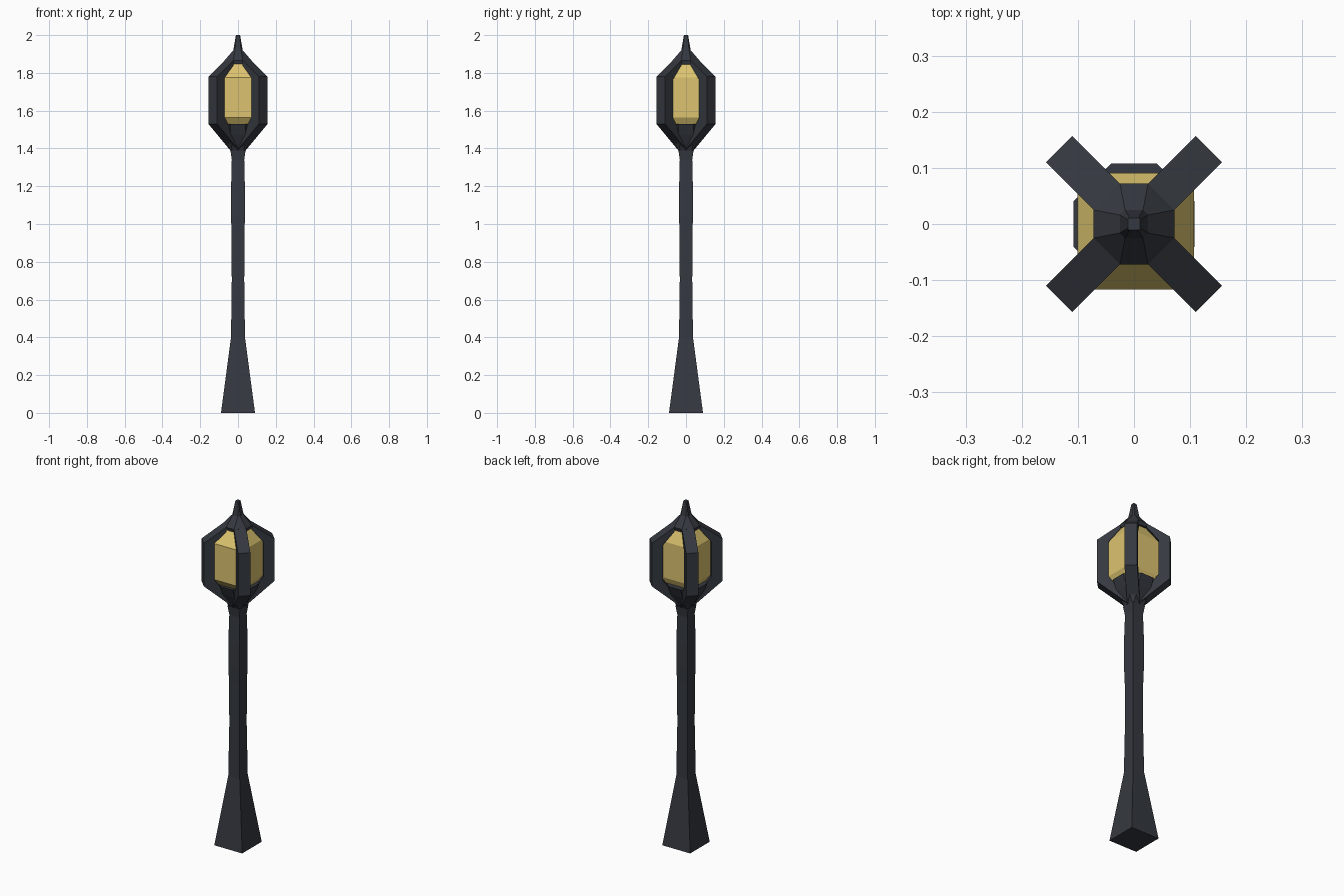
import bpy, bmesh, math
from mathutils import Matrix

if "Cube" in bpy.data.objects:
    bpy.data.objects.remove(bpy.data.objects["Cube"])


def material(name, color):
    m = bpy.data.materials.new(name)
    m.diffuse_color = color
    m.use_nodes = True
    m.node_tree.nodes["Principled BSDF"].inputs["Base Color"].default_value = m.diffuse_color
    return m


iron = material("dark_iron", (0.035, 0.04, 0.05, 1))
amber = material("amber_glass", (0.72, 0.55, 0.16, 1))


def finish(name, bm, mat):
    bmesh.ops.remove_doubles(bm, verts=bm.verts, dist=1e-5)
    bmesh.ops.recalc_face_normals(bm, faces=bm.faces)
    me = bpy.data.meshes.new(name)
    bm.to_mesh(me)
    bm.free()
    me.materials.append(mat)
    ob = bpy.data.objects.new(name, me)
    bpy.context.collection.objects.link(ob)
    return ob


def loft(name, rings, mat):
    """Skin a stack of rings, each a list of 3D points, and cap both ends."""
    bm = bmesh.new()
    loops = [[bm.verts.new(p) for p in ring] for ring in rings]
    n = len(loops[0])
    for lo, hi in zip(loops, loops[1:]):
        for i in range(n):
            j = (i + 1) % n
            bm.faces.new((lo[i], lo[j], hi[j], hi[i]))
    bm.faces.new(loops[0][::-1])
    bm.faces.new(loops[-1])
    return finish(name, bm, mat)


def square(h, z, hy=None, cx=0, cy=0):
    hy = hy or h
    return [(cx + sx * h, cy + sy * hy, z)
            for sx, sy in ((-1, -1), (1, -1), (1, 1), (-1, 1))]


def chamfered(a, b, z):
    """Square of half-width b whose flat sides run from -a to a."""
    return [(x, y, z) for x, y in ((-a, -b), (a, -b), (b, -a), (b, a),
                                   (a, b), (-a, b), (-b, a), (-b, -a))]


# Post with flared foot and slight swelling near the top
loft("post", [square(h, z) for h, z in (
    (0.09, 0), (0.037, 0.4), (0.033, 0.7), (0.034, 0.95), (0.037, 1.04),
    (0.037, 1.17), (0.033, 1.34), (0.04, 1.39))], iron)

# Bowl under the lantern
loft("lantern_bowl", [chamfered(a, b, z) for a, b, z in (
    (0.032, 0.04, 1.39), (0.04, 0.085, 1.475), (0.04, 0.108, 1.53))], iron)

# Cap and pointed finial
loft("lantern_cap", [chamfered(a, b, z) for a, b, z in (
    (0.025, 0.066, 1.845), (0.025, 0.072, 1.865),
    (0.016, 0.025, 1.92), (0.008, 0.011, 2.0))], iron)

# Slightly off-centre glass body
loft("glass", [square(hx, z, hy, 0.003, cy) for hx, hy, cy, z in (
    (0.075, 0.075, -0.005, 1.515), (0.104, 0.104, -0.013, 1.565),
    (0.104, 0.104, -0.013, 1.775), (0.055, 0.055, -0.005, 1.855))], amber)

# Four diagonal cage arms (profile in radius, height)
arm = [(0.025, 1.39), (0.189, 1.53), (0.189, 1.78), (0.068, 1.865),
       (0.068, 1.84), (0.13, 1.765), (0.13, 1.56), (0.08, 1.49), (0.025, 1.46)]
for k in range(4):
    ob = loft(f"cage_arm_{k + 1}",
              [[(r, t, z) for r, z in arm] for t in (-0.033, 0.033)], iron)
    ob.data.transform(Matrix.Rotation(math.radians(45 + 90 * k), 4, 'Z'))
